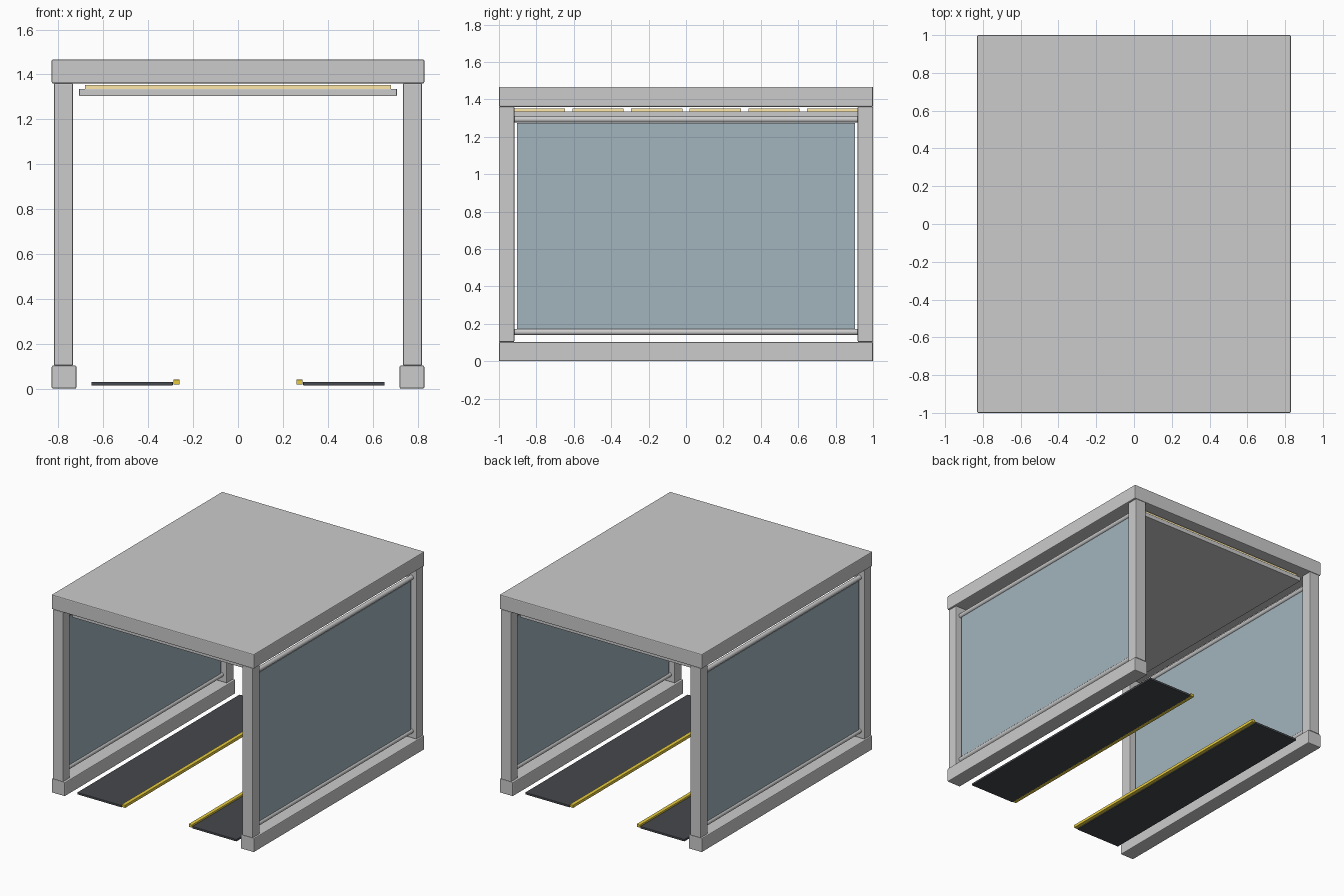
import bpy, bmesh
from mathutils import Matrix

if "Cube" in bpy.data.objects:
    bpy.data.objects.remove(bpy.data.objects["Cube"])


def material(name, rgb):
    m = bpy.data.materials.new(name)
    m.diffuse_color = (*rgb, 1)
    m.use_nodes = True
    m.node_tree.nodes["Principled BSDF"].inputs["Base Color"].default_value = m.diffuse_color
    return m


glass = material("tinted_glass", (0.36, 0.46, 0.51))
dark = material("dark_rubber", (0.06, 0.065, 0.075))
yellow = material("yellow", (0.8, 0.6, 0.05))
warm = material("warm_light", (1.0, 0.82, 0.4))


def finish(name, bm, mat):
    me = bpy.data.meshes.new(name)
    bm.to_mesh(me)
    bm.free()
    ob = bpy.data.objects.new(name, me)
    bpy.context.collection.objects.link(ob)
    if mat:
        me.materials.append(mat)
    return ob


def box(name, x, y, z, mat=None, bevel=0.0):
    """Box from (min, max) pairs on each axis."""
    bm = bmesh.new()
    bmesh.ops.create_cube(bm, size=1)
    for v in bm.verts:
        v.co = [(a + b) / 2 + c * abs(b - a) for c, (a, b) in zip(v.co, (x, y, z))]
    ob = finish(name, bm, mat)
    if bevel:
        mod = ob.modifiers.new("Bevel", "BEVEL")
        mod.width = bevel
        mod.segments = 2
    return ob


def tube(name, x, z, half_length, radius):
    """Round bar running along y."""
    bm = bmesh.new()
    bmesh.ops.create_cone(bm, cap_ends=True, segments=20, radius1=radius,
                          radius2=radius, depth=2 * half_length,
                          matrix=Matrix.Translation((x, 0, z)) @ Matrix.Rotation(1.5707963, 4, 'X'))
    for f in bm.faces:
        f.smooth = len(f.verts) == 4
    for e in bm.edges:
        e.smooth = all(len(f.verts) == 4 for f in e.link_faces)
    return finish(name, bm, None)


# roof slab and suspended ceiling panel
box("roof", (-0.83, 0.83), (-1, 1), (1.36, 1.467), bevel=0.006)
box("ceiling_panel", (-0.708, 0.708), (-0.93, 0.93), (1.304, 1.336), bevel=0.003)

# light strips above the ceiling panel
for i in range(6):
    c = (i - 2.5) * 0.314
    box(f"light_strip_{i + 1}", (-0.682, 0.682), (c - 0.137, c + 0.137), (1.336, 1.352), warm)

for side, s in (("left", -1), ("right", 1)):
    # base beam and corner posts
    box(f"base_beam_{side}", (s * 0.72, s * 0.83), (-1, 1), (0, 0.103), bevel=0.006)
    for end, e in (("front", -1), ("back", 1)):
        box(f"post_{end}_{side}", (s * 0.735, s * 0.82), (e * 0.918, e * 1.0),
            (0.103, 1.36), bevel=0.005)

    # side window with upper and lower rails
    box(f"side_glass_{side}", (s * 0.772, s * 0.786), (-0.903, 0.903), (0.17, 1.274), glass)
    tube(f"upper_rail_{side}", s * 0.779, 1.293, 0.925, 0.017)
    tube(f"lower_rail_{side}", s * 0.779, 0.156, 0.925, 0.017)

    # wheel track with yellow inner guide
    box(f"track_{side}", (s * 0.29, s * 0.653), (-0.95, 0.95), (0.014, 0.03), dark, 0.003)
    box(f"track_guide_{side}", (s * 0.26, s * 0.288), (-0.95, 0.95), (0.018, 0.04), yellow, 0.003)
